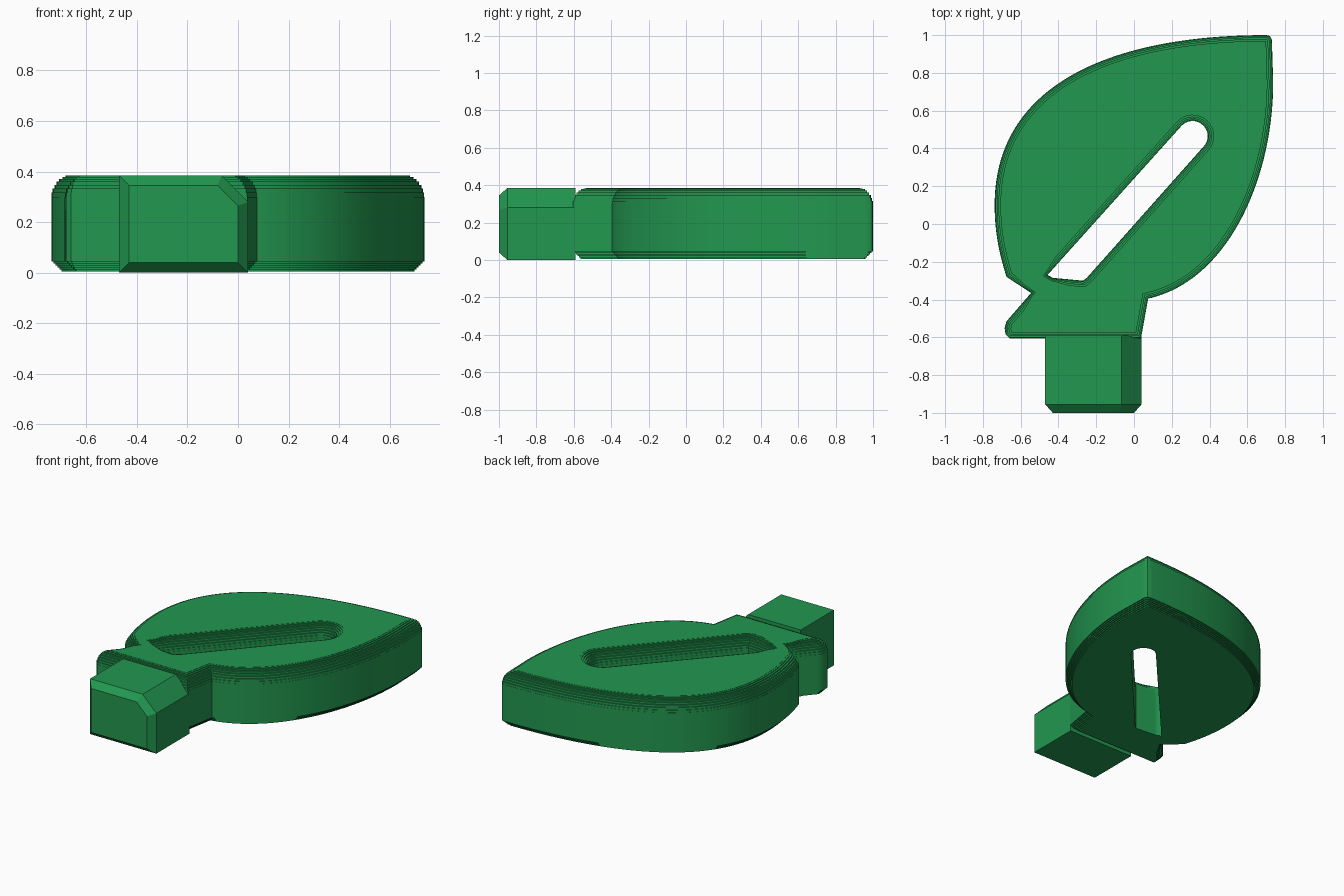
import bpy, bmesh, math
from mathutils import Vector, geometry, kdtree

if "Cube" in bpy.data.objects:
    bpy.data.objects.remove(bpy.data.objects["Cube"])

green = bpy.data.materials.new("leaf_green")
green.diffuse_color = (0.016, 0.31, 0.078, 1)
green.use_nodes = True
green.node_tree.nodes["Principled BSDF"].inputs["Base Color"].default_value = green.diffuse_color


def bez(a, h1, h2, b, n=70):
    v = [Vector((*p, 0)) for p in (a, h1, h2, b)]
    return [(p.x, p.y) for p in geometry.interpolate_bezier(*v, n)]


def resample(pts, step=0.02):
    """Split long edges of a closed loop and drop near-duplicate points."""
    out = []
    for i, p in enumerate(pts):
        a, b = Vector(p), Vector(pts[(i + 1) % len(pts)])
        n = max(1, round((b - a).length / step))
        if (b - a).length > 0.002:
            out += [a.lerp(b, k / n) for k in range(n)]
    return out


NECK = Vector((-0.50, -0.32))    # thin wall where the rounding gets narrower


def offset(pts, d):
    """Move a loop into the material (left side), merging folded corners."""
    if d < 1e-6:
        return list(pts)
    n = len(pts)
    tree = kdtree.KDTree(n)
    for i, p in enumerate(pts):
        tree.insert((p.x, p.y, 0), i)
    tree.balance()
    new, ok = [], []
    for i, p in enumerate(pts):
        e1 = (p - pts[i - 1]).normalized()
        e2 = (pts[(i + 1) % n] - p).normalized()
        n1, n2 = Vector((-e1.y, e1.x)), Vector((-e2.y, e2.x))
        m = (n1 + n2).normalized()
        r = d * min(1, max(0.5, (p - NECK).length / 0.16))
        q = p + m * r * min(1.4, 1 / max(0.1, m.dot(n1)))
        new.append(q)
        ok.append(tree.find((q.x, q.y, 0))[2] > r * 0.98)
    res = list(new)
    for i in range(n):
        if not ok[i]:
            a = next(k for k in range(1, n) if ok[i - k])
            b = next(k for k in range(1, n) if ok[(i + k) % n])
            res[i] = (new[i - a] + new[(i + b) % n]) / 2
    return res


def finish(name, bm):
    bmesh.ops.recalc_face_normals(bm, faces=bm.faces[:])
    me = bpy.data.meshes.new(name)
    bm.to_mesh(me)
    bm.free()
    me.materials.append(green)
    ob = bpy.data.objects.new(name, me)
    bpy.context.collection.objects.link(ob)
    bpy.ops.object.select_all(action='DESELECT')
    ob.select_set(True)
    bpy.context.view_layer.objects.active = ob
    bpy.ops.object.shade_smooth_by_angle(angle=math.radians(30))
    return ob


# Leaf outline, counter-clockwise from the foot
outline = [(-0.66, -0.605), (0.037, -0.605)]
outline += bez((0.075, -0.395), (0.503, -0.30), (0.737, 0.25), (0.737, 0.75))
outline += [(0.73, 0.975), (0.72, 0.995)]
outline += bez((0.70, 1.0), (-0.10, 1.0), (-0.738, 0.75), (-0.738, 0.10))
outline += bez((-0.738, 0.10), (-0.738, -0.05), (-0.71, -0.17), (-0.675, -0.28), 20)
outline += [(-0.545, -0.365), (-0.675, -0.515), (-0.685, -0.55), (-0.68, -0.585)]

# Vein slot, clockwise, with a round upper end
slot = [(-0.27, -0.30), (-0.43, -0.285), (-0.458, -0.27)]
slot += [(0.31 + 0.08 * math.cos(a), 0.465 + 0.08 * math.sin(a))
         for a in (math.radians(137 - 180 * k / 16) for k in range(17))]
slot += [(-0.25, -0.285)]

# Stepped edge rows as (height, inset)
BASE, TOP, R, STEPS = 0.005, 0.385, 0.07, 8
top_rows = []
for k in range(STEPS + 1):
    a = math.pi / 2 * k / STEPS
    ins, z = R * (1 - math.cos(a)), 0.30 + (TOP - 0.30) * math.sin(a)
    if k:
        top_rows.append((top_rows[-1][0], ins))
    top_rows.append((z, ins))
bottom_rows = [(BASE, 0.04)]
for k in range(1, 6):
    z, ins = BASE + 0.008 * k, 0.04 - 0.008 * k
    bottom_rows += [(z, bottom_rows[-1][1]), (z, ins)]

# Leaf body
bm = bmesh.new()
for loop, rows in ((resample(outline), bottom_rows + top_rows),
                   (resample(slot), [(BASE, 0)] + top_rows)):
    rings = [[bm.verts.new((p.x, p.y, z)) for p in offset(loop, ins)] for z, ins in rows]
    n = len(loop)
    for lo, hi in zip(rings, rings[1:]):
        for i in range(n):
            j = (i + 1) % n
            bm.faces.new((lo[i], lo[j], hi[j], hi[i]))
bmesh.ops.remove_doubles(bm, verts=bm.verts[:], dist=0.0004)
for level in (BASE, TOP):
    rim = [e for e in bm.edges if e.is_boundary
           and all(abs(v.co.z - level) < 1e-4 for v in e.verts)]
    bmesh.ops.triangle_fill(bm, use_beauty=True, use_dissolve=False, edges=rim)
finish("leaf_body", bm)

# Stem block with bevelled front end and one cut upper edge
back = [(-0.47, 0), (0.04, 0), (0.04, 0.28), (-0.065, 0.385), (-0.47, 0.385)]
front = [(-0.43, 0.04), (0, 0.04), (0, 0.265), (-0.08, 0.345), (-0.43, 0.345)]
bm = bmesh.new()
rings = [[bm.verts.new((x, y, z)) for x, z in prof]
         for y, prof in ((-0.59, back), (-0.955, back), (-1.0, front))]
for a, b in zip(rings, rings[1:]):
    for i in range(5):
        bm.faces.new((a[i], a[(i + 1) % 5], b[(i + 1) % 5], b[i]))
bm.faces.new(rings[0])
bm.faces.new(rings[-1])
finish("stem", bm)
